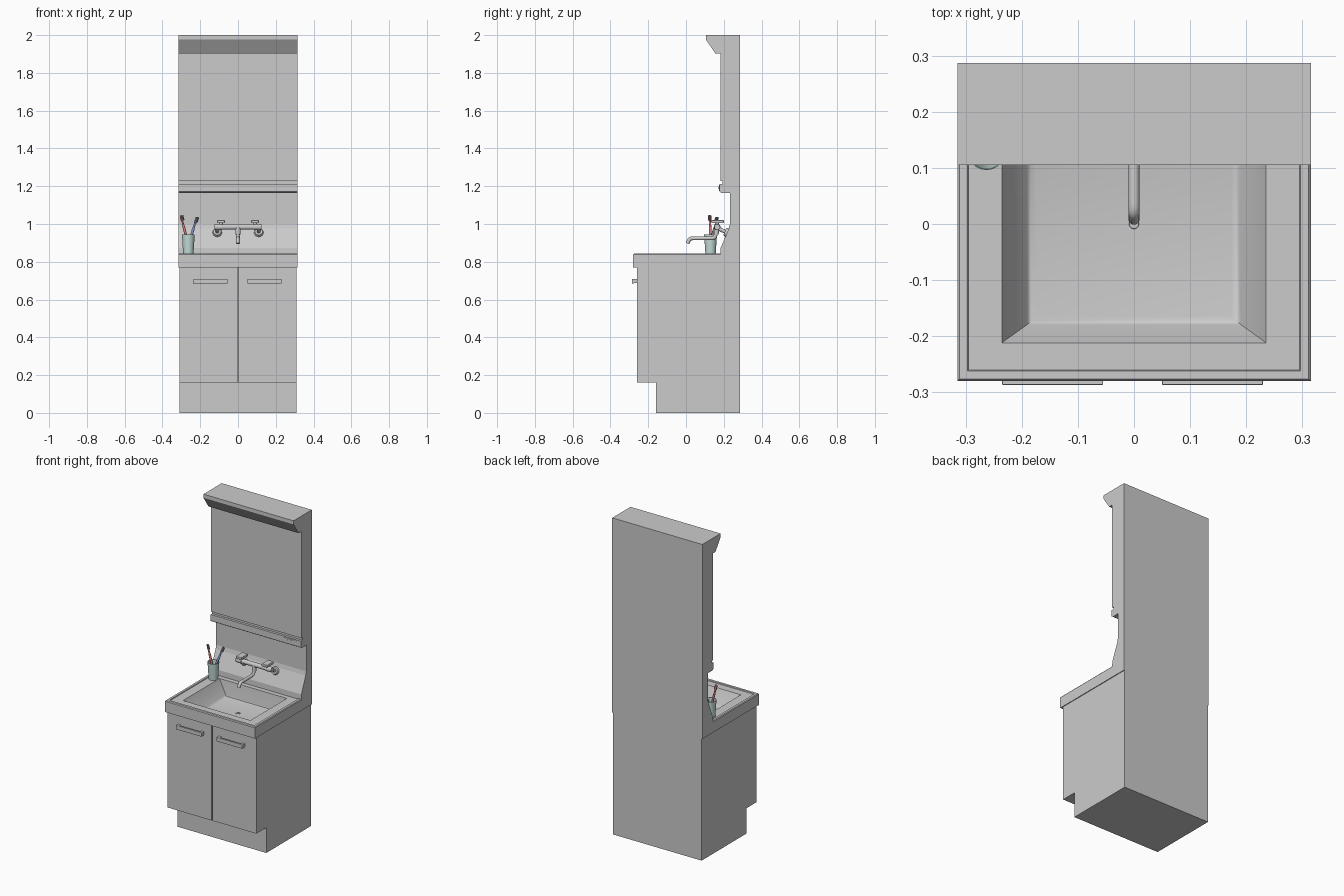
import bpy, bmesh, math
from mathutils import Vector

if "Cube" in bpy.data.objects:
    bpy.data.objects.remove(bpy.data.objects["Cube"])


def finish(name, bm, smooth=False, mat=None, bevel=0):
    bmesh.ops.recalc_face_normals(bm, faces=bm.faces)
    me = bpy.data.meshes.new(name)
    bm.to_mesh(me)
    bm.free()
    ob = bpy.data.objects.new(name, me)
    bpy.context.collection.objects.link(ob)
    if mat:
        me.materials.append(mat)
    if bevel:
        mod = ob.modifiers.new("bevel", 'BEVEL')
        mod.width, mod.segments = bevel, 2
    if smooth:
        shade(ob)
    return ob


def shade(ob):
    bpy.ops.object.select_all(action='DESELECT')
    ob.select_set(True)
    bpy.context.view_layer.objects.active = ob
    bpy.ops.object.shade_smooth_by_angle(angle=math.radians(35))


def box(name, x0, x1, y0, y1, z0, z1, bevel=0, mat=None):
    bm = bmesh.new()
    bmesh.ops.create_cube(bm, size=1)
    for v in bm.verts:
        v.co = Vector(((x0 + x1) / 2 + v.co.x * (x1 - x0),
                       (y0 + y1) / 2 + v.co.y * (y1 - y0),
                       (z0 + z1) / 2 + v.co.z * (z1 - z0)))
    return finish(name, bm, bevel=bevel, mat=mat)


def extrude_profile(name, pts, half, open_top=None):
    """Extrude a (y, z) outline across x; faces above open_top are removed."""
    bm = bmesh.new()
    face = bm.faces.new([bm.verts.new((-half, y, z)) for y, z in pts])
    ext = bmesh.ops.extrude_face_region(bm, geom=[face])
    for v in ext['geom']:
        if isinstance(v, bmesh.types.BMVert):
            v.co.x = half
    if open_top:
        top = [f for f in bm.faces if f.calc_center_median().z > open_top]
        bmesh.ops.delete(bm, geom=top, context='FACES_ONLY')
    return finish(name, bm)


def rod(name, p, q, r0, r1=None, mat=None, seg=24, cap=True):
    """Cylinder or cone between two points."""
    p, q = Vector(p), Vector(q)
    bm = bmesh.new()
    bmesh.ops.create_cone(bm, cap_ends=cap, segments=seg, radius1=r0,
                          radius2=r0 if r1 is None else r1, depth=(q - p).length)
    m = (q - p).to_track_quat('Z', 'Y').to_matrix().to_4x4()
    m.translation = (p + q) / 2
    bm.transform(m)
    return finish(name, bm, smooth=True, mat=mat)


def tube(name, pts, r):
    """Rounded pipe following a few points."""
    cu = bpy.data.curves.new(name, 'CURVE')
    cu.dimensions = '3D'
    cu.bevel_depth, cu.bevel_resolution, cu.use_fill_caps = r, 4, True
    sp = cu.splines.new('NURBS')
    sp.points.add(len(pts) - 1)
    for pt, co in zip(sp.points, pts):
        pt.co = (*co, 1)
    sp.order_u, sp.use_endpoint_u, sp.resolution_u = 3, True, 6
    ob = bpy.data.objects.new(name, cu)
    bpy.context.collection.objects.link(ob)
    bpy.ops.object.select_all(action='DESELECT')
    ob.select_set(True)
    bpy.context.view_layer.objects.active = ob
    bpy.ops.object.convert(target='MESH')
    shade(bpy.context.object)


def colour(name, rgb):
    m = bpy.data.materials.new(name)
    m.diffuse_color = (*rgb, 1)
    m.use_nodes = True
    m.node_tree.nodes["Principled BSDF"].inputs["Base Color"].default_value = m.diffuse_color
    return m


# base cabinet with toe kick, open under the basin
extrude_profile("cabinet", [(0.287, 0), (-0.16, 0), (-0.16, 0.16), (-0.24, 0.16),
                            (-0.24, 0.772), (0.287, 0.772)], 0.31, open_top=0.77)

# doors and bar handles
for side, x0, x1, h in (("left", -0.31, -0.003, -0.145), ("right", 0.003, 0.31, 0.14)):
    box(side + "_door", x0, x1, -0.26, -0.24, 0.16, 0.77)
    box(side + "_handle_bar", h - 0.09, h + 0.09, -0.287, -0.275, 0.685, 0.71, bevel=0.002)
    for s in (-1, 1):
        c = h + s * 0.082
        box(side + "_handle_post", c - 0.008, c + 0.008, -0.278, -0.258, 0.687, 0.708)

# counter with raised rim and sunken bowl: rings of (half width, front y, back y, z)
rings = [(0.30, -0.235, 0.275, 0.77), (0.315, -0.28, 0.287, 0.77),
         (0.315, -0.28, 0.287, 0.838), (0.311, -0.276, 0.283, 0.843),
         (0.297, -0.262, 0.27, 0.843), (0.295, -0.26, 0.268, 0.838),
         (0.235, -0.212, 0.152, 0.838), (0.232, -0.209, 0.151, 0.832),
         (0.190, -0.179, 0.149, 0.747), (0.183, -0.173, 0.146, 0.742),
         (0.174, -0.164, 0.140, 0.740)]
bm = bmesh.new()
loops = [[bm.verts.new(c) for c in ((-w, a, z), (w, a, z), (w, b, z), (-w, b, z))]
         for w, a, b, z in rings]
for lo, hi in zip(loops, loops[1:]):
    for i in range(4):
        j = (i + 1) % 4
        bm.faces.new((lo[i], lo[j], hi[j], hi[i]))
bm.faces.new(loops[-1])
finish("basin", bm, smooth=True)
rod("drain_ring", (0, 0, 0.738), (0, 0, 0.742), 0.014)
rod("drain_plug", (0, 0, 0.739), (0, 0, 0.744), 0.010, 0.008)

# backsplash, mirror cabinet and lamp hood in one outline
extrude_profile("mirror_cabinet", [
    (0.287, 0.80), (0.287, 2.0), (0.105, 2.0), (0.105, 1.977), (0.155, 1.903),
    (0.182, 1.903), (0.182, 1.228), (0.192, 1.228), (0.192, 1.212), (0.177, 1.212),
    (0.177, 1.172), (0.187, 1.165), (0.232, 1.165), (0.232, 1.0), (0.226, 0.975),
    (0.183, 0.872), (0.18, 0.80)], 0.315)
# switch plate with two buttons
box("switch_plate", 0.193, 0.292, 0.175, 0.18, 1.176, 1.206)
for x in (0.228, 0.252):
    box("switch_button", x - 0.007, x + 0.007, 0.173, 0.178, 1.184, 1.198)

# mixer tap: wall flanges, inlet pipes, body, levers, spout
for s in (-1, 1):
    side = "left" if s < 0 else "right"
    rod(side + "_flange", (s * 0.11, 0.224, 0.952), (s * 0.11, 0.206, 0.96), 0.027, 0.020)
    tube(side + "_inlet", [(s * 0.11, 0.215, 0.956), (s * 0.11, 0.185, 0.968),
                           (s * 0.108, 0.168, 0.982), (s * 0.09, 0.165, 0.985)], 0.010)
    rod(side + "_knob", (s * 0.085, 0.165, 0.984), (s * 0.125, 0.165, 0.984), 0.017, 0.015)
    box(side + "_lever", s * 0.09 - 0.02, s * 0.09 + 0.02, 0.135, 0.20, 1.004, 1.02, bevel=0.003)
    rod(side + "_lever_stem", (s * 0.09, 0.165, 0.985), (s * 0.09, 0.165, 1.006), 0.011)
rod("tap_body", (-0.09, 0.165, 0.984), (0.09, 0.165, 0.984), 0.014)
rod("spout_collar", (0, 0.163, 0.985), (0, 0.16, 0.945), 0.013)
tube("spout", [(0, 0.16, 0.96), (0, 0.157, 0.926), (0, 0.13, 0.924), (0, 0.05, 0.924),
               (0, 0.022, 0.924), (0, 0.012, 0.908), (0, 0.008, 0.897)], 0.010)

# cup: hollow wall from a turned outline of (radius, z)
teal = colour("cup_teal", (0.55, 0.72, 0.69))
bm = bmesh.new()
outline = [(0, 0.838), (0.027, 0.838), (0.034, 0.945), (0.032, 0.945), (0.025, 0.845), (0, 0.845)]
vs = [bm.verts.new((-0.263 + r, 0.13, z)) for r, z in outline]
es = [bm.edges.new(p) for p in zip(vs, vs[1:])]
bmesh.ops.spin(bm, geom=vs + es, cent=(-0.263, 0.13, 0), axis=(0, 0, 1),
               angle=math.tau, steps=32)
bmesh.ops.remove_doubles(bm, verts=bm.verts, dist=1e-5)
finish("cup", bm, smooth=True, mat=teal)

# toothbrushes: handle, neck, head and bristles
dark = colour("bristle_grey", (0.22, 0.22, 0.25))
for name, rgb, foot, tip in (
        ("red", (0.65, 0.2, 0.2), (-0.252, 0.128, 0.85), (-0.303, 0.128, 1.045)),
        ("blue", (0.22, 0.3, 0.6), (-0.274, 0.112, 0.85), (-0.218, 0.168, 1.035))):
    mat = colour(name + "_plastic", rgb)
    a, b = Vector(foot), Vector(tip)
    rod(name + "_brush_handle", a, a.lerp(b, 0.65), 0.006, 0.007, mat, 12)
    rod(name + "_brush_neck", a.lerp(b, 0.65), a.lerp(b, 0.85), 0.007, 0.004, mat, 12)
    rod(name + "_brush_head", a.lerp(b, 0.84), b, 0.007, 0.006, mat, 12)
    off = Vector((0.006, -0.005, 0.002))
    rod(name + "_brush_bristles", a.lerp(b, 0.86) + off, a.lerp(b, 0.99) + off, 0.007, None, dark, 8)
